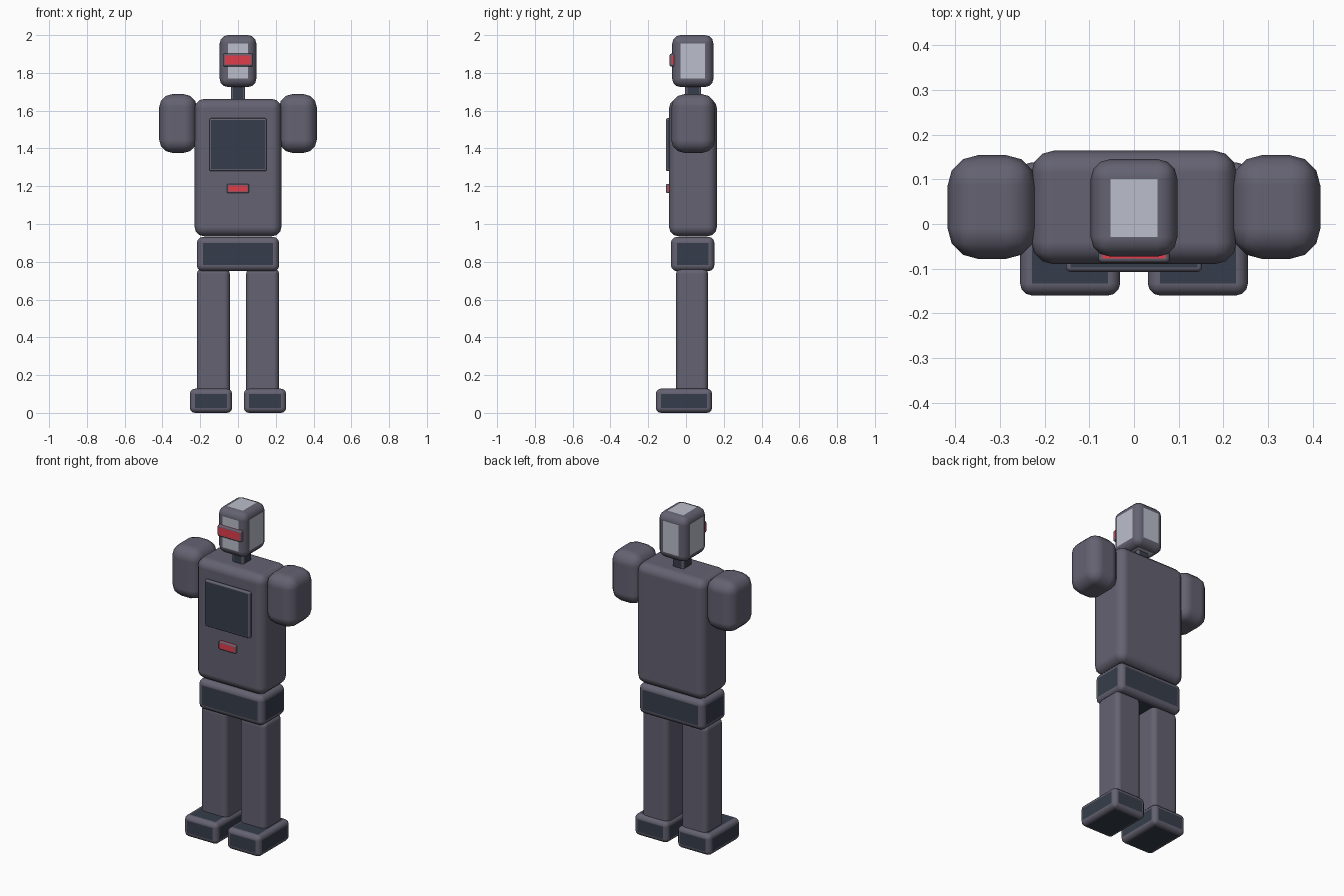
import bpy

if "Cube" in bpy.data.objects:
    bpy.data.objects.remove(bpy.data.objects["Cube"], do_unlink=True)


def make_material(name, rgb):
    mat = bpy.data.materials.new(name)
    mat.use_nodes = True
    colour = (*rgb, 1.0)
    mat.diffuse_color = colour
    mat.node_tree.nodes["Principled BSDF"].inputs["Base Color"].default_value = colour
    return mat


grey = make_material("purple grey", (0.127, 0.122, 0.165))
dark = make_material("dark slate", (0.037, 0.048, 0.070))
light = make_material("light silver", (0.497, 0.515, 0.597))
red = make_material("signal red", (0.745, 0.048, 0.069))


def rounded_box(name, x, y, z, bevel, face=None):
    """Box between (min, max) pairs; rounded grey edges, flats in the face colour."""
    spans = (x, y, z)
    centre = [(a + b) / 2 for a, b in spans]
    bpy.ops.mesh.primitive_cube_add(size=1, location=centre)
    box = bpy.context.object
    box.name = name
    box.scale = [b - a for a, b in spans]
    bpy.ops.object.transform_apply(location=False, rotation=False, scale=True)
    box.data.materials.append(face or grey)
    if face:
        box.data.materials.append(grey)
    box.data.shade_smooth()
    mod = box.modifiers.new("rounded edges", "BEVEL")
    mod.width = bevel
    mod.segments = 3
    mod.harden_normals = True
    mod.material = 1 if face else 0
    return box


# Head, visor and neck
rounded_box("head", (-0.097, 0.097), (-0.073, 0.145), (1.725, 2.0), 0.044, light)
rounded_box("visor", (-0.08, 0.08), (-0.087, -0.057), (1.834, 1.902), 0.01, red)
rounded_box("neck", (-0.038, 0.038), (-0.005, 0.08), (1.63, 1.75), 0.012, dark)

# Torso with chest screen and button
rounded_box("torso", (-0.23, 0.23), (-0.09, 0.164), (0.935, 1.662), 0.05)
rounded_box("chest_screen", (-0.152, 0.152), (-0.107, -0.073), (1.28, 1.56), 0.01, dark)
rounded_box("chest_button", (-0.058, 0.058), (-0.107, -0.077), (1.163, 1.212), 0.008, red)

# Waist
rounded_box("waist", (-0.218, 0.218), (-0.08, 0.15), (0.75, 0.932), 0.032, dark)

# Paired shoulders, legs and feet
for side, s in (("left", 1), ("right", -1)):
    def across(inner, outer):
        return tuple(sorted((s * inner, s * outer)))

    rounded_box(side + "_shoulder", across(0.218, 0.417), (-0.078, 0.154), (1.377, 1.687), 0.068)
    rounded_box(side + "_leg", across(0.043, 0.218), (-0.053, 0.117), (0.09, 0.765), 0.03)
    rounded_box(side + "_foot", across(0.031, 0.255), (-0.16, 0.138), (0.0, 0.128), 0.027, dark)
